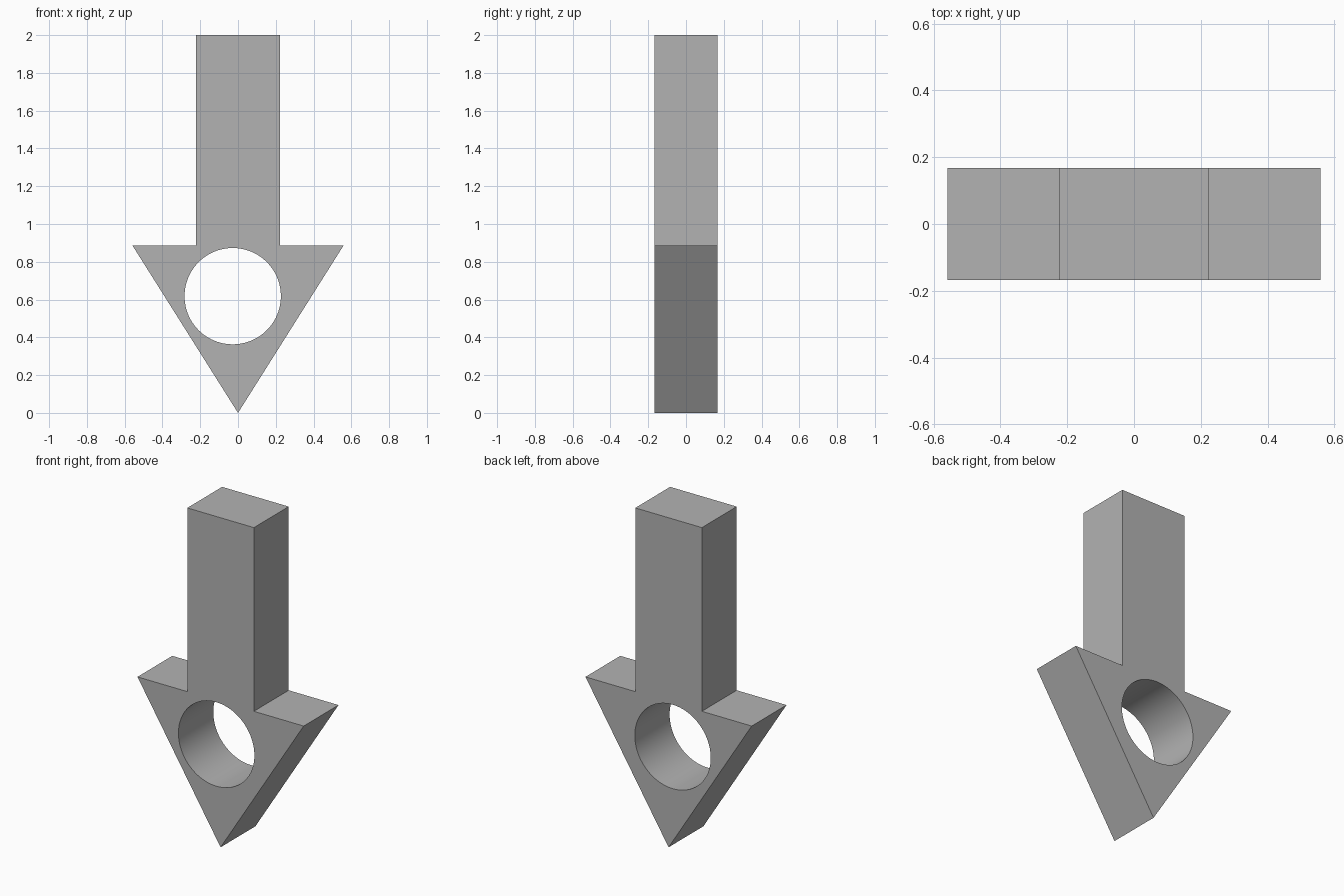
import bpy
import bmesh
import math

HALF_DEPTH = 0.167

cube = bpy.data.objects.get("Cube")
if cube:
    bpy.data.objects.remove(cube, do_unlink=True)

# Plain grey
grey = bpy.data.materials.new("grey")
grey.use_nodes = True
colour = (0.45, 0.45, 0.45, 1)
grey.diffuse_color = colour
grey.node_tree.nodes["Principled BSDF"].inputs["Base Color"].default_value = colour


def prism(name, outline, half_depth):
    """Extrude an (x, z) outline evenly along y."""
    bm = bmesh.new()
    face = bm.faces.new([bm.verts.new((x, -half_depth, z)) for x, z in outline])
    extruded = bmesh.ops.extrude_face_region(bm, geom=[face])
    verts = [v for v in extruded["geom"] if isinstance(v, bmesh.types.BMVert)]
    bmesh.ops.translate(bm, verts=verts, vec=(0, 2 * half_depth, 0))
    bmesh.ops.recalc_face_normals(bm, faces=bm.faces)
    mesh = bpy.data.meshes.new(name)
    bm.to_mesh(mesh)
    bm.free()
    mesh.materials.append(grey)
    obj = bpy.data.objects.new(name, mesh)
    bpy.context.collection.objects.link(obj)
    return obj


# Arrow: square shaft and pointed head as one mirrored outline
right_half = [(0.558, 0.885), (0.2235, 0.885), (0.2235, 2)]
left_half = [(-x, z) for x, z in reversed(right_half)]
arrow = prism("arrow_body", [(0, 0)] + right_half + left_half, HALF_DEPTH)

# Round hole through the head, slightly off centre
sides = 96
radius = 0.255
angles = [2 * math.pi * i / sides for i in range(sides)]
circle = [(-0.028 + radius * math.cos(a), 0.618 + radius * math.sin(a)) for a in angles]
cutter = prism("hole_cutter", circle, HALF_DEPTH * 2)
cutter.hide_render = True

bore = arrow.modifiers.new("hole", "BOOLEAN")
bore.operation = "DIFFERENCE"
bore.solver = "EXACT"
bore.object = cutter

# Apply the cut, then smooth the bore while keeping hard edges
bpy.ops.object.select_all(action="DESELECT")
arrow.select_set(True)
bpy.context.view_layer.objects.active = arrow
bpy.ops.object.modifier_apply(modifier=bore.name)
bpy.data.objects.remove(cutter, do_unlink=True)
bpy.ops.object.shade_smooth_by_angle(angle=math.radians(30))
